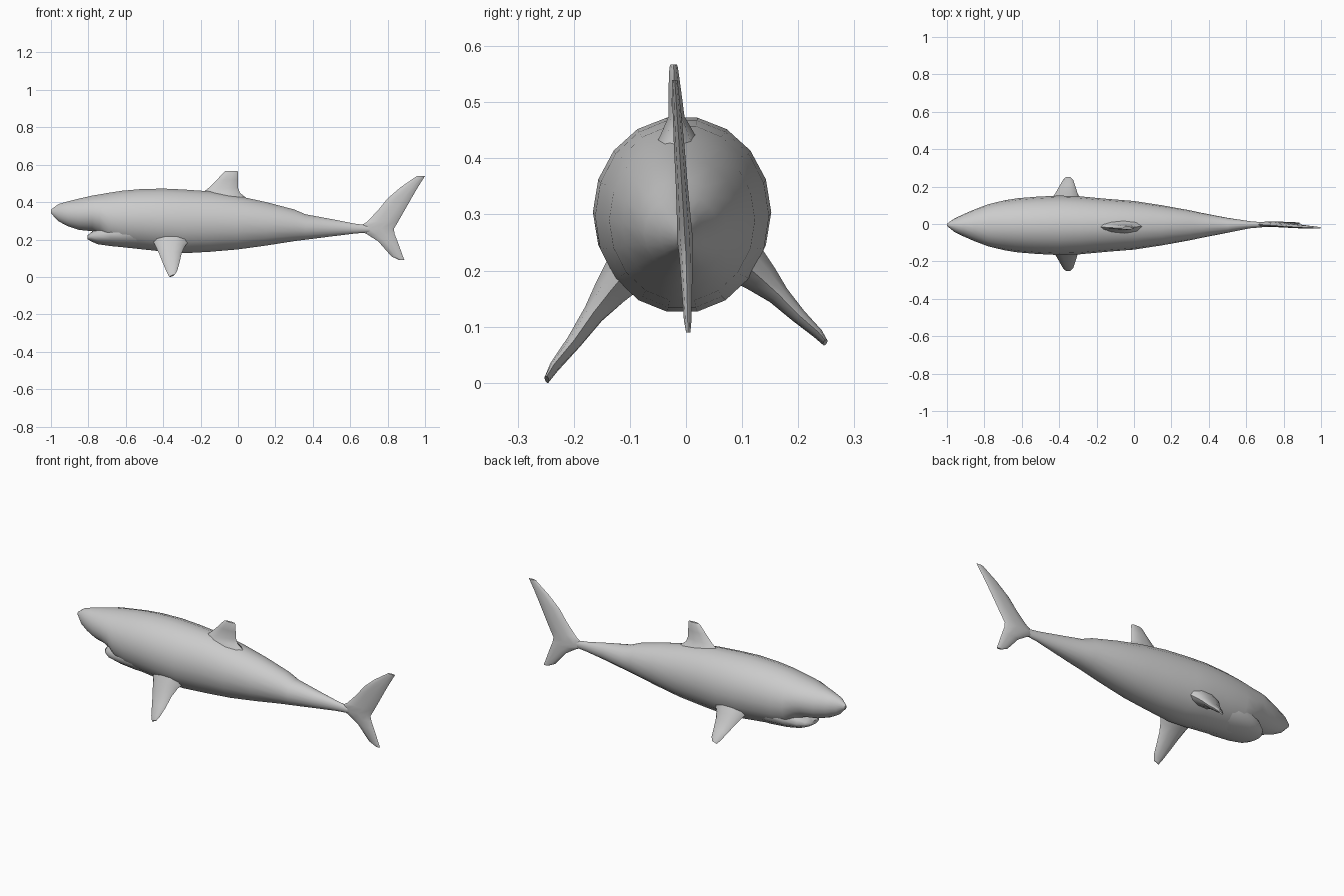
import bpy, bmesh, math
from mathutils import Vector


def loft(name, rings):
    """Skin a list of equal-length point rings and cap both ends."""
    bm = bmesh.new()
    loops = [[bm.verts.new(p) for p in ring] for ring in rings]
    n = len(loops[0])
    for a, b in zip(loops, loops[1:]):
        for i in range(n):
            j = (i + 1) % n
            bm.faces.new((a[i], a[j], b[j], b[i]))
    bm.faces.new(loops[0])
    bm.faces.new(loops[-1])
    bmesh.ops.recalc_face_normals(bm, faces=bm.faces)
    mesh = bpy.data.meshes.new(name)
    bm.to_mesh(mesh)
    bm.free()
    ob = bpy.data.objects.new(name, mesh)
    bpy.context.collection.objects.link(ob)
    bpy.ops.object.select_all(action='DESELECT')
    ob.select_set(True)
    bpy.context.view_layer.objects.active = ob
    bpy.ops.object.shade_smooth_by_angle(angle=math.radians(45))
    return ob


def ring(center, u, v, n):
    c, u, v = Vector(center), Vector(u), Vector(v)
    return [c + u * math.cos(2 * math.pi * i / n) + v * math.sin(2 * math.pi * i / n)
            for i in range(n)]


def hull(name, stations, n=18):
    """Stations along the length: x, top z, bottom z, half width."""
    return loft(name, [ring((x, -0.007 if w > 0.03 else -0.004, (t + b) / 2),
                            (0, w, 0), (0, 0, (t - b) / 2), n)
                       for x, t, b, w in stations])


def fin(name, sections, normal, n=10):
    """Sections along the span: leading point, trailing point, half thickness."""
    nrm = Vector(normal).normalized()
    rings = []
    for lead, trail, t in sections:
        a, b = Vector(lead), Vector(trail)
        rings.append(ring((a + b) / 2, (b - a) / 2, nrm * t, n))
    return loft(name, rings)


# Body, snout to tail stem
hull("body", [
    (-1.0, .36, .34, .006), (-.96, .39, .297, .036), (-.91, .405, .27, .06),
    (-.85, .42, .25, .086), (-.78, .436, .243, .112), (-.74, .443, .225, .122),
    (-.69, .452, .175, .134), (-.62, .463, .157, .145), (-.52, .472, .146, .153),
    (-.40, .475, .133, .159), (-.29, .47, .124, .155), (-.15, .46, .132, .142),
    (0, .435, .145, .13), (.15, .402, .166, .107), (.30, .362, .19, .08),
    (.36, .336, .198, .067), (.50, .31, .216, .04), (.62, .286, .231, .019),
    (.70, .275, .238, .012), (.76, .265, .245, .006)])

# Lower jaw below the mouth notch
hull("lower_jaw", [
    (-.805, .222, .202, .035), (-.785, .24, .189, .065), (-.75, .265, .174, .09),
    (-.68, .30, .163, .116), (-.58, .33, .154, .128), (-.48, .34, .15, .12)], 14)

# Upright fins: z, leading x, trailing x, y, half thickness
tail = [(.09, .862, .89, .004, .004), (.11, .82, .882, .003, .007),
        (.19, .75, .853, .001, .011), (.228, .69, .838, 0, .013),
        (.257, .63, .833, -.002, .015), (.295, .69, .856, -.004, .013),
        (.36, .752, .893, -.008, .011), (.42, .80, .927, -.012, .01),
        (.48, .87, .962, -.016, .008), (.54, .957, 1.0, -.02, .005)]
dorsal = [(.41, -.22, .06, -.013, .05), (.45, -.19, .01, -.015, .028),
          (.475, -.158, .001, -.017, .015), (.52, -.112, 0, -.02, .012),
          (.562, -.074, 0, -.022, .008), (.567, -.065, -.005, -.022, .006)]
for name, rows in (("tail_fin", tail), ("dorsal_fin", dorsal)):
    fin(name, [((a, y, z), (b, y, z), t) for z, a, b, y, t in rows], (0, 1, 0))

# Pectoral fins; one hangs lower than the other
for name, s, drop in (("left_pectoral_fin", 1, .72), ("right_pectoral_fin", -1, 1.0)):
    z0 = .215 if s > 0 else .205
    rows = [(-.46, -.25, .10, .0, .0, .045), (-.44, -.285, .135, .042, .042, .032),
            (-.42, -.302, .165, .085, .08, .02), (-.40, -.313, .20, .135, .13, .014),
            (-.38, -.325, .235, .182, .172, .009), (-.367, -.338, .248, .205, .193, .005)]
    fin(name, [((a, s * y, z0 - drop * d1), (b, s * y, z0 - drop * d2), t)
               for a, b, y, d1, d2, t in rows], (0, s * .8, .6))
